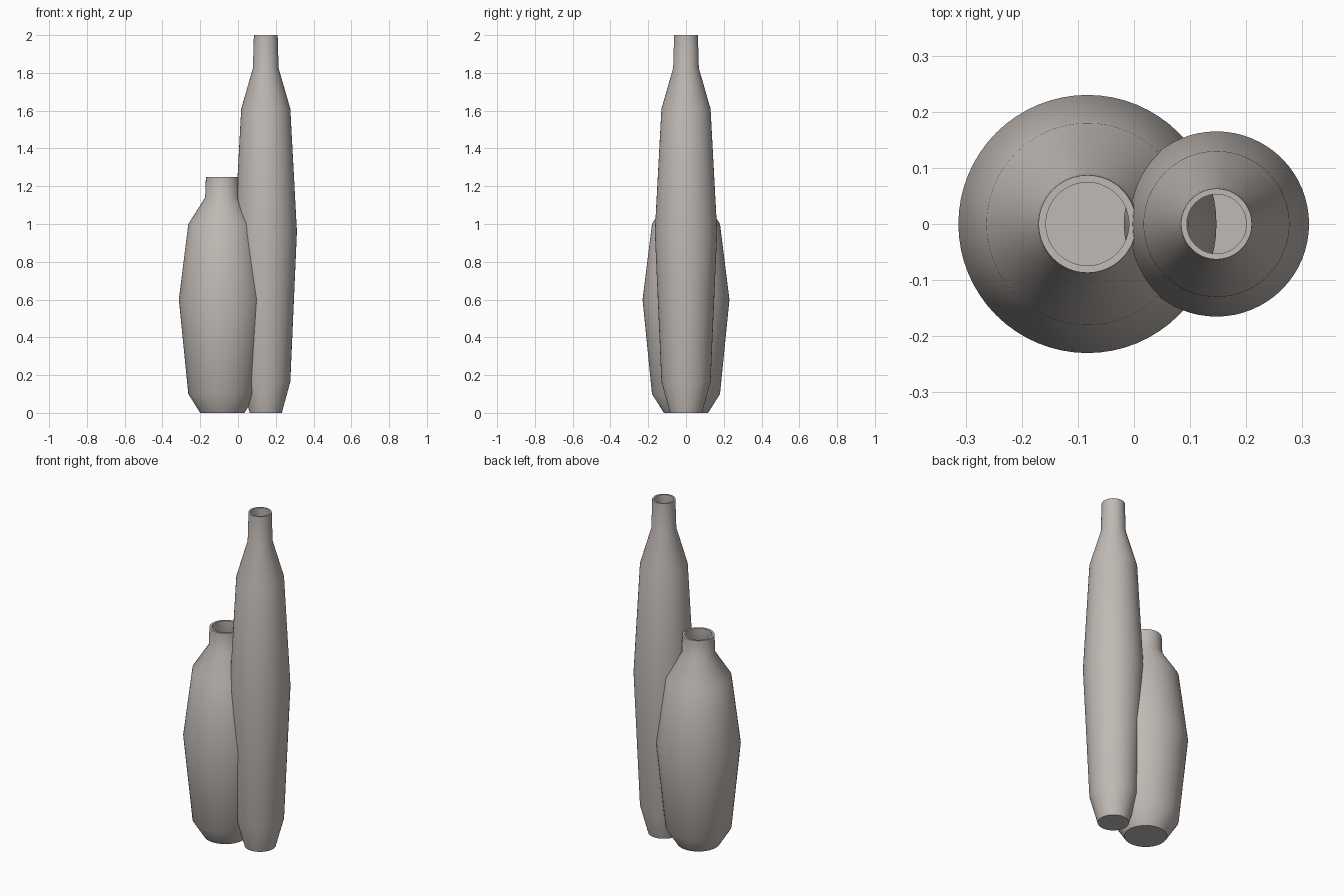
import bpy
import bmesh
from math import cos, sin, pi, radians

SIDES = 64

cube = bpy.data.objects.get("Cube")
if cube:
    bpy.data.objects.remove(cube, do_unlink=True)

# Warm grey ceramic
ceramic = bpy.data.materials.new("warm grey ceramic")
ceramic.use_nodes = True
colour = (0.53, 0.49, 0.46, 1.0)
ceramic.diffuse_color = colour
bsdf = next(n for n in ceramic.node_tree.nodes if n.type == "BSDF_PRINCIPLED")
bsdf.inputs["Base Color"].default_value = colour
bsdf.inputs["Roughness"].default_value = 0.6


def make_vase(name, x, profile, wall):
    """Lathe a (radius, height) profile into an open vase with a wall."""
    bm = bmesh.new()
    rings = []
    for r, z in profile:
        angles = [2 * pi * i / SIDES for i in range(SIDES)]
        rings.append([bm.verts.new((r * cos(a), r * sin(a), z)) for a in angles])
    for low, high in zip(rings, rings[1:]):
        for i in range(SIDES):
            j = (i + 1) % SIDES
            bm.faces.new((low[i], low[j], high[j], high[i]))
    bm.faces.new(rings[0][::-1])
    mesh = bpy.data.meshes.new(name)
    bm.to_mesh(mesh)
    bm.free()
    mesh.materials.append(ceramic)
    vase = bpy.data.objects.new(name, mesh)
    vase.location.x = x
    bpy.context.collection.objects.link(vase)

    # Inner wall, then smooth sides with a crisp rim and foot
    for o in bpy.context.selected_objects:
        o.select_set(False)
    vase.select_set(True)
    bpy.context.view_layer.objects.active = vase
    shell = vase.modifiers.new("wall", "SOLIDIFY")
    shell.thickness = wall
    shell.offset = -1
    shell.use_even_offset = True
    bpy.ops.object.modifier_apply(modifier=shell.name)
    bpy.ops.object.shade_smooth_by_angle(angle=radians(45))
    return vase


make_vase("tall_vase", 0.147,
          [(0.085, 0), (0.13, 0.165), (0.165, 0.96), (0.13, 1.61),
           (0.068, 1.825), (0.063, 2.0)], 0.01)
make_vase("short_vase", -0.083,
          [(0.117, 0), (0.18, 0.1), (0.23, 0.6), (0.18, 1.0),
           (0.091, 1.14), (0.087, 1.25)], 0.013)
